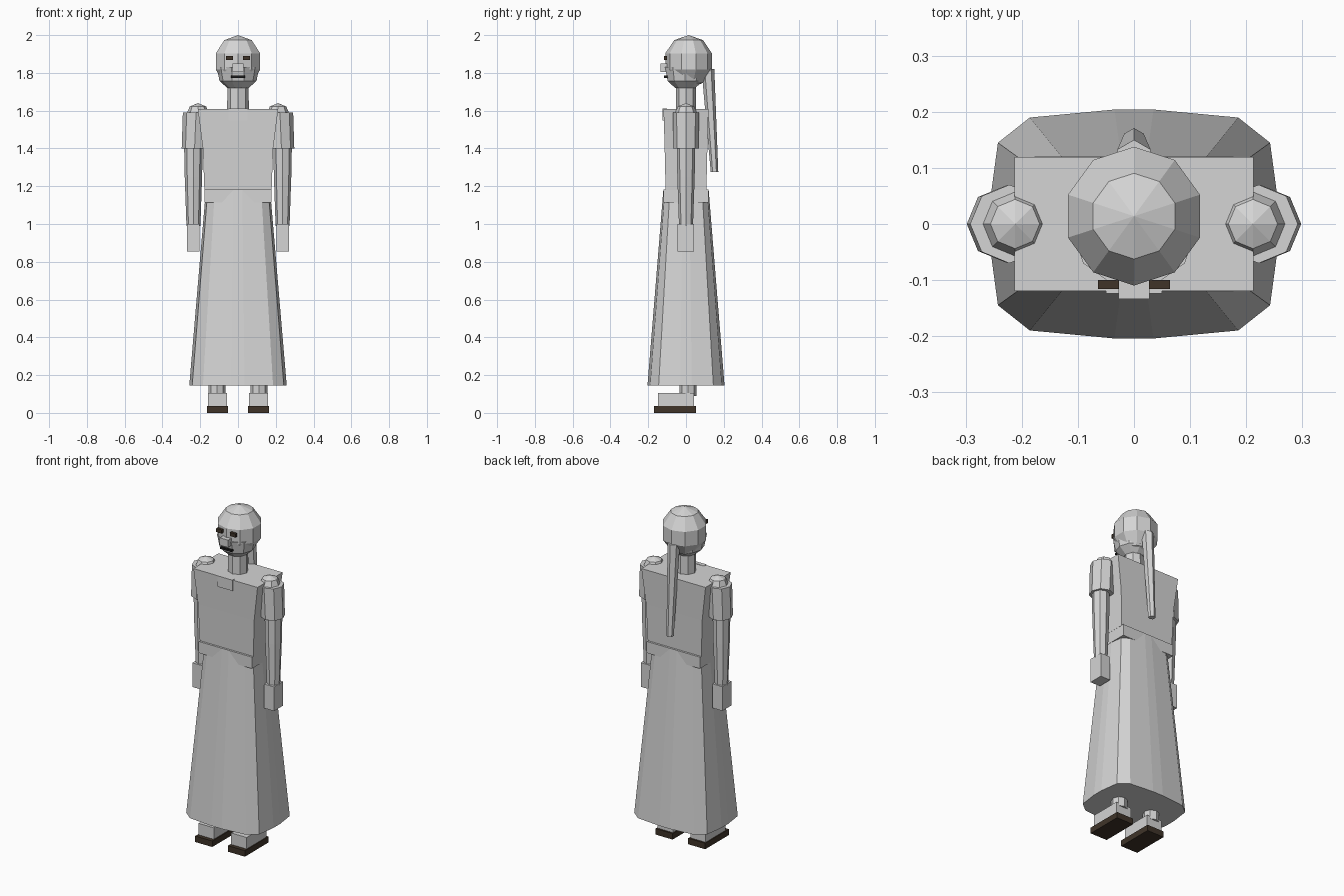
import bpy, bmesh, math

cube = bpy.data.objects.get("Cube")
if cube:
    bpy.data.objects.remove(cube, do_unlink=True)


def material(name, r, g, b):
    m = bpy.data.materials.new(name)
    m.use_nodes = True
    m.diffuse_color = (r, g, b, 1)
    m.node_tree.nodes["Principled BSDF"].inputs["Base Color"].default_value = (r, g, b, 1)
    return m


GREY = material("pale grey", 0.66, 0.66, 0.66)
BROWN = material("dark brown", 0.05, 0.034, 0.022)
BLACK = material("near black", 0.012, 0.012, 0.012)


def finish(name, bm, mat):
    bmesh.ops.recalc_face_normals(bm, faces=bm.faces)
    me = bpy.data.meshes.new(name)
    bm.to_mesh(me)
    bm.free()
    me.materials.append(mat)
    ob = bpy.data.objects.new(name, me)
    bpy.context.scene.collection.objects.link(ob)
    return ob


def loft(name, rings, mat=GREY):
    """Skin a stack of equal-length point rings and cap both ends."""
    bm = bmesh.new()
    vs = [[bm.verts.new(p) for p in ring] for ring in rings]
    n = len(vs[0])
    for a, b in zip(vs, vs[1:]):
        for i in range(n):
            j = (i + 1) % n
            bm.faces.new((a[i], a[j], b[j], b[i]))
    bm.faces.new(vs[0])
    bm.faces.new(vs[-1])
    return finish(name, bm, mat)


def ngon(n, x, y, z, rx, ry=None, turn=0):
    ry = rx if ry is None else ry
    angles = [turn + math.tau * i / n for i in range(n)]
    return [(x + rx * math.cos(a), y + ry * math.sin(a), z) for a in angles]


def rect(hx, hy, z):
    return [(-hx, -hy, z), (hx, -hy, z), (hx, hy, z), (-hx, hy, z)]


def box(name, x, y, z, mat=GREY):
    """Box from (low, high) ranges on each axis."""
    return loft(name, [[(x[0], y[0], h), (x[1], y[0], h), (x[1], y[1], h), (x[0], y[1], h)]
                       for h in z], mat)


def ball(name, segs, rings, centre, radii):
    bm = bmesh.new()
    bmesh.ops.create_uvsphere(bm, u_segments=segs, v_segments=rings, radius=1)
    for v in bm.verts:
        v.co = [c + r * p for c, r, p in zip(centre, radii, v.co)]
    return finish(name, bm, GREY)


# Skirt: rounded-rectangle rings built by mirroring one quarter
def skirt_ring(sx, sy, z):
    quarter = [(1, 0.15), (0.94, 0.71), (0.72, 0.93), (0.135, 1)]
    half = quarter + [(-x, y) for x, y in reversed(quarter)]
    ring = half + [(-x, -y) for x, y in half]
    return [(x * sx, y * sy, z) for x, y in ring]


loft("skirt", [skirt_ring(0.258, 0.204, 0.145), skirt_ring(0.17, 0.12, 1.18)])

# Upper body
loft("waistband", [rect(0.177, 0.12, 1.113), rect(0.177, 0.12, 1.182)])
loft("bodice", [rect(0.178, 0.108, 1.18), rect(0.186, 0.113, 1.4), rect(0.213, 0.119, 1.61)])
box("collar_tab", (-0.05, 0.05), (-0.124, -0.1), (1.547, 1.612))
loft("neck", [ngon(8, 0, 0, 1.58, 0.058, 0.054), ngon(8, 0, 0, 1.78, 0.055, 0.052)])

# Head and face
ball("head", 10, 5, (0, 0.014, 1.86), (0.13, 0.13, 0.14))
loft("jaw", [ngon(10, 0, -0.004, z, r) for z, r in
             ((1.72, 0.056), (1.757, 0.098), (1.83, 0.112))])
box("nose", (-0.028, 0.028), (-0.134, -0.08), (1.806, 1.85))
box("mouth", (-0.037, 0.037), (-0.116, -0.09), (1.774, 1.785), BLACK)

# Braid hanging behind the head
loft("braid", [ngon(6, 0, 0.116, 1.82, 0.034, turn=math.pi / 2),
               ngon(6, 0, 0.151, 1.275, 0.02, turn=math.pi / 2)])

# Paired parts
for side, s in (("left", 1), ("right", -1)):
    def span(a, b):
        return tuple(sorted((s * a, s * b)))

    box(side + "_eye", span(0.027, 0.064), (-0.116, -0.1), (1.868, 1.89), BROWN)
    ball(side + "_shoulder", 8, 4, (s * 0.212, 0, 1.578), (0.062, 0.062, 0.062))
    loft(side + "_sleeve", [ngon(8, s * 0.222, 0, 1.59, 0.07), ngon(8, s * 0.23, 0, 1.4, 0.068)])
    loft(side + "_forearm", [ngon(8, s * 0.236, 0, z, r) for z, r in
                             ((1.45, 0.05), (1.25, 0.046), (0.99, 0.037))])
    box(side + "_hand", span(0.205, 0.271), (-0.045, 0.042), (0.855, 1.0))
    loft(side + "_ankle", [ngon(8, s * 0.112, 0.01, z, 0.045) for z in (0.09, 0.3)])
    box(side + "_foot", span(0.058, 0.16), (-0.147, 0.042), (0.034, 0.105))
    box(side + "_sole", span(0.052, 0.165), (-0.17, 0.053), (0, 0.036), BROWN)
